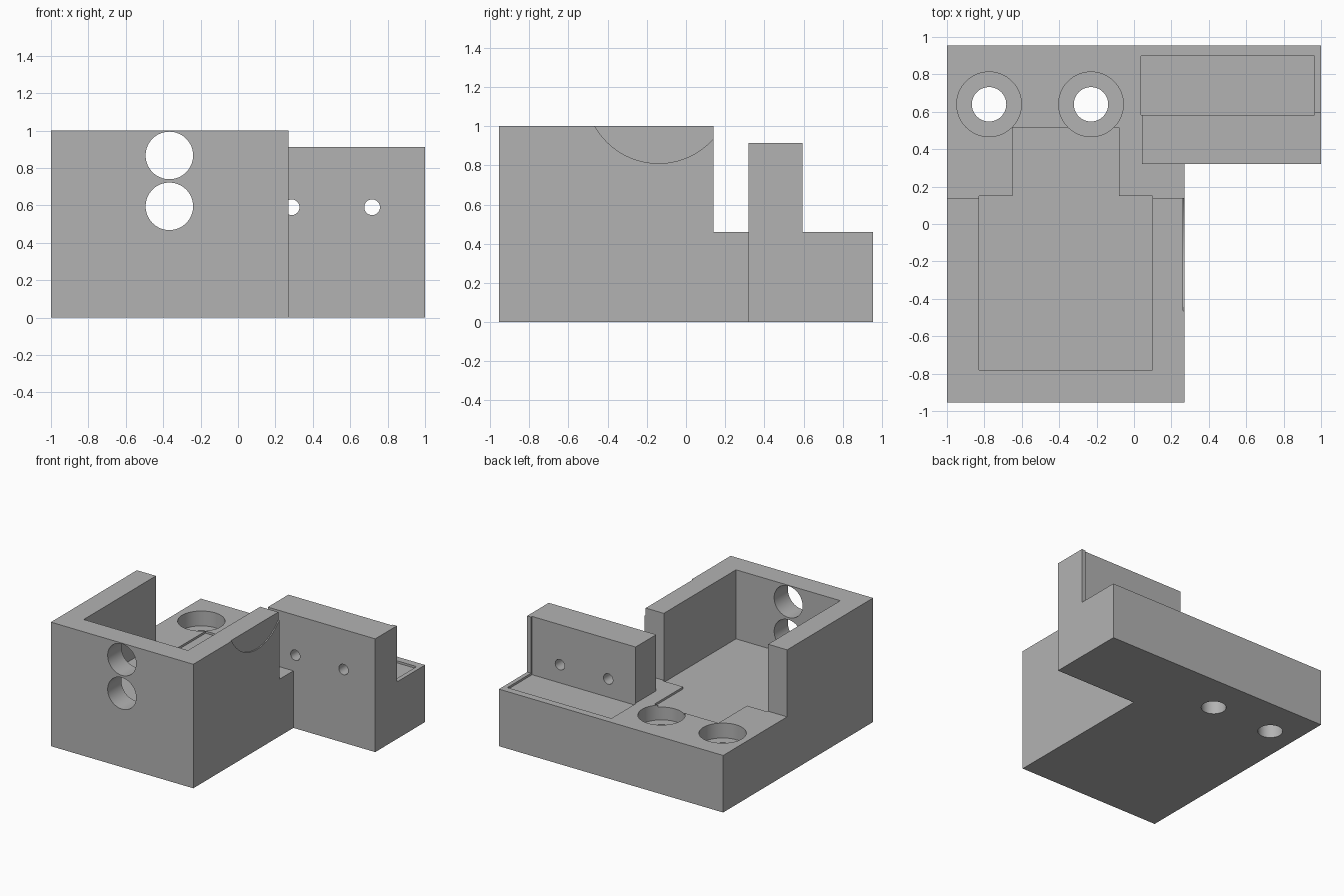
import bpy
import bmesh
from mathutils import Matrix, Vector

cube = bpy.data.objects.get("Cube")
if cube:
    bpy.data.objects.remove(cube, do_unlink=True)

BASE, FLOOR, TOP = 0.46, 0.443, 1.0

grey = bpy.data.materials.new("plain grey")
grey.use_nodes = True
grey.diffuse_color = (0.45, 0.45, 0.45, 1)
grey.node_tree.nodes["Principled BSDF"].inputs["Base Color"].default_value = grey.diffuse_color


def to_object(name, bm):
    bmesh.ops.recalc_face_normals(bm, faces=bm.faces)
    mesh = bpy.data.meshes.new(name)
    bm.to_mesh(mesh)
    bm.free()
    mesh.materials.append(grey)
    obj = bpy.data.objects.new(name, mesh)
    bpy.context.collection.objects.link(obj)
    return obj


def prism(name, outline, z0, z1):
    """Extrude a plan outline from z0 to z1."""
    bm = bmesh.new()
    face = bm.faces.new([bm.verts.new((x, y, z0)) for x, y in outline])
    top = bmesh.ops.extrude_face_region(bm, geom=[face])["geom"]
    verts = [v for v in top if isinstance(v, bmesh.types.BMVert)]
    bmesh.ops.translate(bm, vec=(0, 0, z1 - z0), verts=verts)
    return to_object(name, bm)


def box(name, x0, x1, y0, y1, z0, z1):
    return prism(name, [(x0, y0), (x1, y0), (x1, y1), (x0, y1)], z0, z1)


def cylinder(name, start, end, radius, sides=64):
    a, b = Vector(start), Vector(end)
    turn = (b - a).to_track_quat("Z", "Y").to_matrix().to_4x4()
    bm = bmesh.new()
    bmesh.ops.create_cone(bm, cap_ends=True, segments=sides, radius1=radius,
                          radius2=radius, depth=(b - a).length,
                          matrix=Matrix.Translation((a + b) / 2) @ turn)
    return to_object(name, bm)


def cut(body, cutter):
    mod = body.modifiers.new("cut", "BOOLEAN")
    mod.operation = "DIFFERENCE"
    mod.solver = "EXACT"
    mod.object = cutter
    bpy.context.view_layer.objects.active = body
    bpy.ops.object.modifier_apply(modifier=mod.name)
    bpy.data.objects.remove(cutter, do_unlink=True)


# L-shaped block
bracket = prism("housing_bracket", [(-1, -0.955), (0.27, -0.955), (0.27, 0.32),
                                    (1, 0.32), (1, 0.955), (-1, 0.955)], 0, TOP)

# Lower the rear shelf around the upright plate
cut(bracket, prism("shelf_cutter", [(-1.1, 0.14), (0.4, 0.14), (0.4, 0.32), (0.042, 0.32),
                                    (0.042, 0.595), (1.1, 0.595), (1.1, 1.1), (-1.1, 1.1)],
                   BASE, 1.2))
cut(bracket, box("plate_top_cutter", 0, 1.1, 0.25, 0.7, 0.913, 1.2))

# Open box cavity with a narrower shallow slot behind it
cut(bracket, prism("cavity_cutter", [(-0.83, -0.78), (0.10, -0.78), (0.10, 0.15),
                                     (-0.08, 0.15), (-0.08, 0.515), (-0.65, 0.515),
                                     (-0.65, 0.15), (-0.83, 0.15)], FLOOR, 1.2))

# Shallow seat behind the upright plate
cut(bracket, box("seat_cutter", 0.037, 0.965, 0.582, 0.897, FLOOR, 1.2))

# Counterbored mounting holes
for x in (-0.775, -0.23):
    cut(bracket, cylinder("bore_cutter", (x, 0.64, 0.34), (x, 0.64, 0.7), 0.173))
    cut(bracket, cylinder("bolt_cutter", (x, 0.64, -0.1), (x, 0.64, 0.5), 0.092))

# Pair of round front openings
for z in (0.867, 0.595):
    cut(bracket, cylinder("opening_cutter", (-0.367, -1.1, z), (-0.367, -0.7, z), 0.127))

# Small holes through the upright plate
for x in (0.287, 0.717):
    cut(bracket, cylinder("screw_cutter", (x, 0.2, 0.59), (x, 0.7, 0.59), 0.042, 32))

# Shallow round relief on the left wall
cut(bracket, cylinder("relief_cutter", (0.261, -0.14, 1.183), (0.4, -0.14, 1.183), 0.373, 96))

# Smooth bores, sharp edges
for obj in bpy.context.selected_objects:
    obj.select_set(False)
bracket.select_set(True)
bpy.context.view_layer.objects.active = bracket
bpy.ops.object.shade_smooth_by_angle(angle=0.5)
